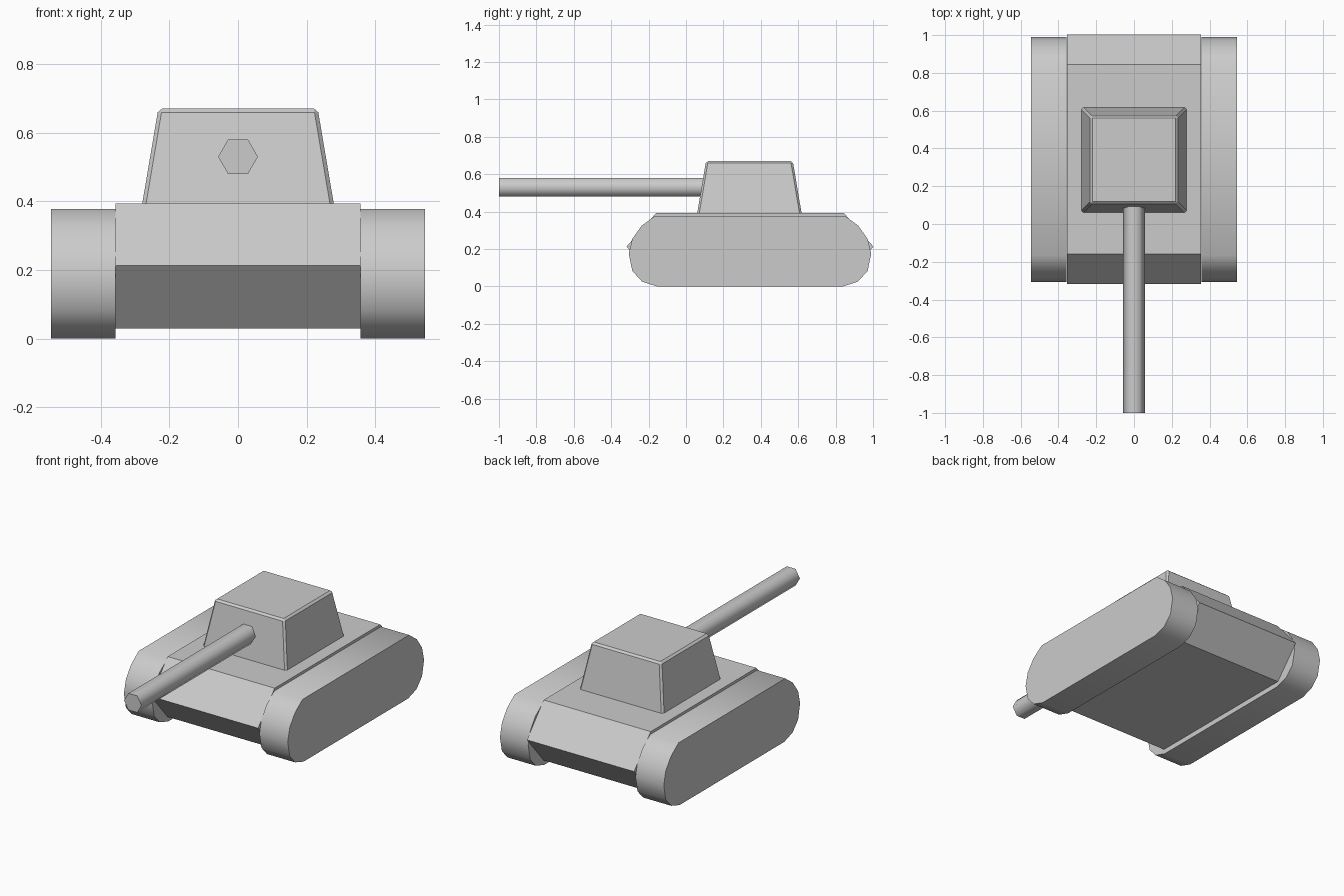
import bpy, bmesh, math

if "Cube" in bpy.data.objects:
    bpy.data.objects.remove(bpy.data.objects["Cube"])

def make_object(name, bm):
    bmesh.ops.recalc_face_normals(bm, faces=bm.faces)
    mesh = bpy.data.meshes.new(name)
    bm.to_mesh(mesh)
    bm.free()
    ob = bpy.data.objects.new(name, mesh)
    bpy.context.collection.objects.link(ob)
    return ob

def smooth(ob, degrees):
    bpy.ops.object.select_all(action='DESELECT')
    ob.select_set(True)
    bpy.context.view_layer.objects.active = ob
    bpy.ops.object.shade_smooth_by_angle(angle=math.radians(degrees))

def side_prism(name, profile, x0, x1):
    """Extrude a (y, z) outline across the width."""
    bm = bmesh.new()
    face = bm.faces.new([bm.verts.new((x0, y, z)) for y, z in profile])
    new = bmesh.ops.extrude_face_region(bm, geom=[face])["geom"]
    bmesh.ops.translate(bm, vec=(x1 - x0, 0, 0),
                        verts=[v for v in new if isinstance(v, bmesh.types.BMVert)])
    return make_object(name, bm)

MID = 0.342  # middle of the hull along y

def mirrored(half):
    """Complete a front half outline with its rear reflection."""
    return half + [(2 * MID - y, z) for y, z in reversed(half)]

# Hull: wedge-ended body
side_prism("hull", mirrored([(-0.16, 0.03), (-0.318, 0.213), (-0.16, 0.393)]), -0.356, 0.356)

# Tracks: rounded bands either side
track = mirrored([(-0.155, 0), (-0.235, 0.026), (-0.287, 0.083), (-0.306, 0.175),
                  (-0.287, 0.255), (-0.237, 0.325), (-0.165, 0.378)])
for name, s in (("left_track", -1), ("right_track", 1)):
    smooth(side_prism(name, track, s * 0.357, s * 0.545), 50)

# Turret: tapered box with narrow chamfers
bm = bmesh.new()
bmesh.ops.create_cube(bm, size=2)
for v in bm.verts:
    half = 0.232 if v.co.z > 0 else 0.279
    v.co = (v.co.x * half, MID - 0.003 + v.co.y * half, 0.67 if v.co.z > 0 else 0.392)
edges = [e for e in bm.edges if max(v.co.z for v in e.verts) > 0.5]
bmesh.ops.bevel(bm, geom=edges, offset=0.011, segments=1, affect='EDGES')
make_object("turret", bm)

# Gun barrel: six-sided tube
bm = bmesh.new()
r, ends = 0.058, (-1.0, 0.12)
rings = [[bm.verts.new((r * math.cos(i * math.pi / 3), y, 0.53 + r * math.sin(i * math.pi / 3)))
          for i in range(6)] for y in ends]
for ring in rings:
    bm.faces.new(ring)
for i in range(6):
    j = (i + 1) % 6
    bm.faces.new((rings[0][i], rings[0][j], rings[1][j], rings[1][i]))
smooth(make_object("gun_barrel", bm), 65)
